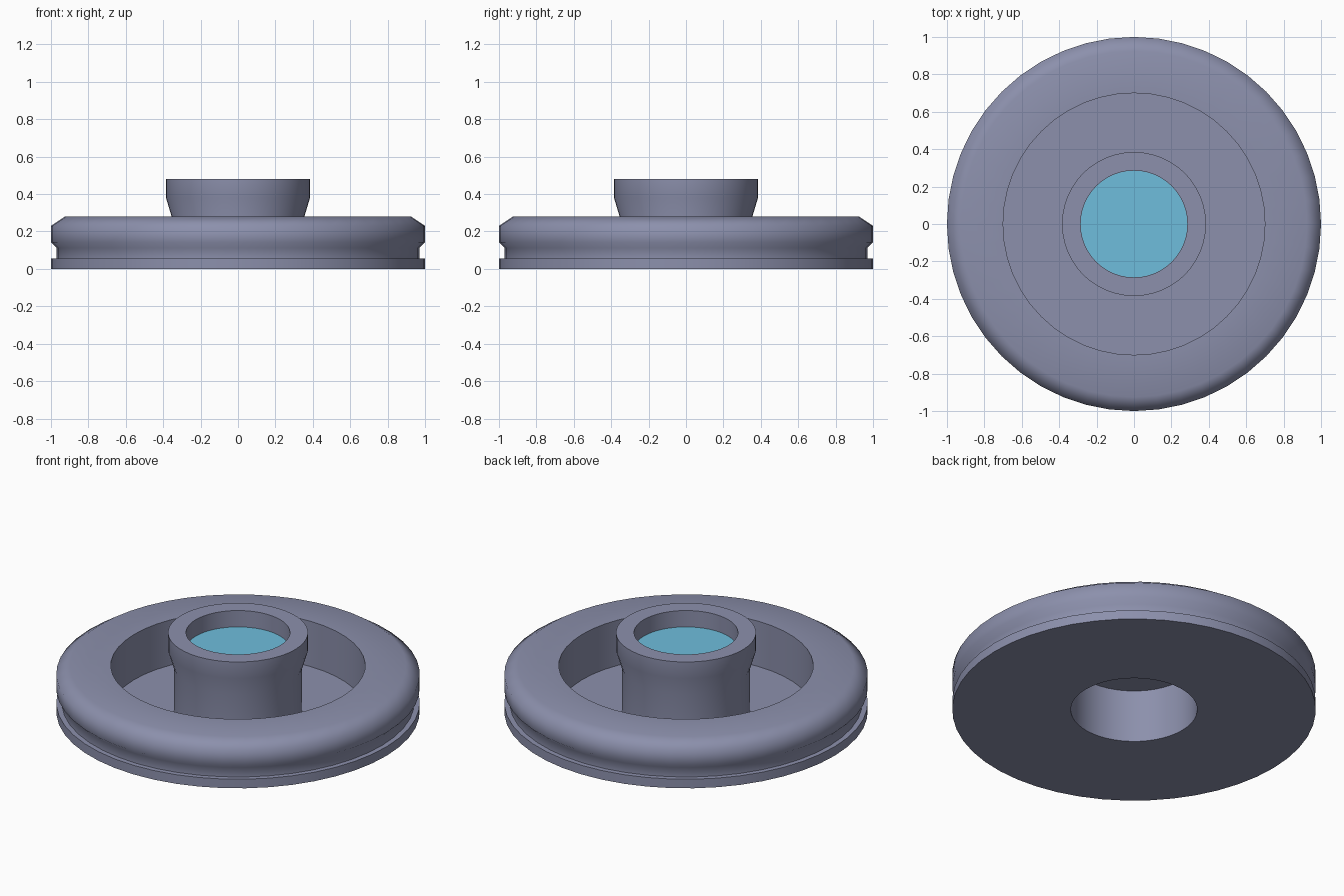
import bpy, bmesh, math

if "Cube" in bpy.data.objects:
    bpy.data.objects.remove(bpy.data.objects["Cube"])

SEG = 48


def material(name, rgb):
    m = bpy.data.materials.new(name)
    m.diffuse_color = (*rgb, 1)
    m.use_nodes = True
    m.node_tree.nodes["Principled BSDF"].inputs["Base Color"].default_value = m.diffuse_color
    return m


grey = material("slate grey", (0.262, 0.279, 0.413))
blue = material("sky blue", (0.156, 0.515, 0.716))


def lathe(name, profile, mat, closed=True):
    """Spin an (r, z) profile about the z axis."""
    bm = bmesh.new()
    vs = [bm.verts.new((r, 0, z)) for r, z in profile]
    pairs = list(zip(vs, vs[1:]))
    if closed:
        pairs.append((vs[-1], vs[0]))
    es = [bm.edges.new(p) for p in pairs]
    bmesh.ops.spin(bm, geom=vs + es, cent=(0, 0, 0), axis=(0, 0, 1),
                   angle=math.tau, steps=SEG, use_merge=False)
    bmesh.ops.remove_doubles(bm, verts=bm.verts, dist=1e-4)
    bmesh.ops.recalc_face_normals(bm, faces=bm.faces)
    me = bpy.data.meshes.new(name)
    bm.to_mesh(me)
    bm.free()
    me.materials.append(mat)
    ob = bpy.data.objects.new(name, me)
    bpy.context.collection.objects.link(ob)
    bpy.ops.object.select_all(action='DESELECT')
    ob.select_set(True)
    bpy.context.view_layer.objects.active = ob
    bpy.ops.object.shade_smooth_by_angle(angle=math.radians(58))
    w = ob.modifiers.new("weighted", 'WEIGHTED_NORMAL')
    w.keep_sharp = True
    return ob


# Grooved outer rim with a thin floor in the recess
lathe("grooved_rim", [
    (0.35, 0), (1, 0), (1, 0.055), (0.97, 0.055), (0.97, 0.112), (1, 0.142),
    (1, 0.23), (0.925, 0.28), (0.7, 0.28), (0.7, 0.005), (0.35, 0.005)], grey)

# Flared hub, hollow from below and cupped on top
lathe("hub", [
    (0, 0.32), (0.348, 0.32), (0.348, 0), (0.352, 0), (0.352, 0.27),
    (0.385, 0.38), (0.385, 0.48), (0.286, 0.48), (0.286, 0.375), (0, 0.375)],
    grey, closed=False)

# Blue lens at the bottom of the cup
lathe("lens", [(0, 0.376), (0.285, 0.376), (0.285, 0.381), (0, 0.381)],
      blue, closed=False)
